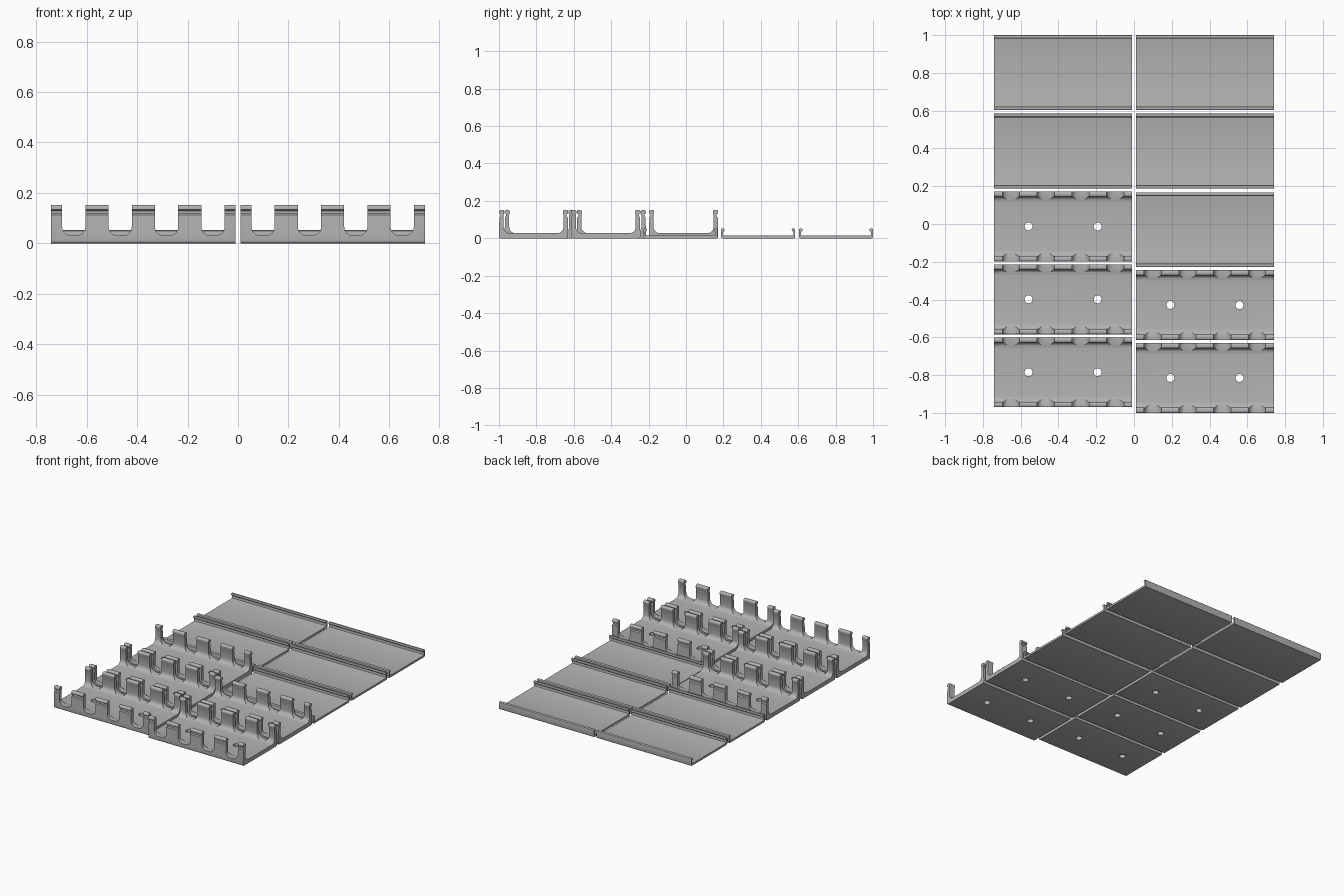
import bpy, bmesh, math

if "Cube" in bpy.data.objects:
    bpy.data.objects.remove(bpy.data.objects["Cube"])

LENGTH = 0.731
grey = bpy.data.materials.new("plastic_grey")
grey.diffuse_color = (0.45, 0.45, 0.45, 1)
grey.use_nodes = True
grey.node_tree.nodes["Principled BSDF"].inputs["Base Color"].default_value = grey.diffuse_color


def arc(cx, cz, r, a0, a1, n=6):
    """Points on a circular arc, angles in degrees."""
    return [(cx + r * math.cos(math.radians(a0 + (a1 - a0) * i / n)),
             cz + r * math.sin(math.radians(a0 + (a1 - a0) * i / n))) for i in range(n + 1)]


def prism(bm, pts, axis, half):
    """Extrude a closed profile symmetrically along x or y."""
    rings = []
    for s in (-half, half):
        rings.append([bm.verts.new((s, u, z) if axis == "x" else (u, s, z)) for u, z in pts])
    a, b = rings
    n = len(pts)
    bm.faces.new(a)
    bm.faces.new(b[::-1])
    for i in range(n):
        bm.faces.new((a[i], b[i], b[(i + 1) % n], a[(i + 1) % n]))


def finish(bm, name):
    bmesh.ops.recalc_face_normals(bm, faces=bm.faces[:])
    me = bpy.data.meshes.new(name)
    bm.to_mesh(me)
    bm.free()
    me.materials.append(grey)
    return me


def smooth(me):
    me.polygons.foreach_set("use_smooth", [True] * len(me.polygons))
    me.set_sharp_from_angle(angle=math.radians(30))


def mirrored(right):
    """Close a right-hand half profile with its mirror image."""
    return right + [(-u, z) for u, z in reversed(right)]


def place(me, name, x, y):
    ob = bpy.data.objects.new(name, me)
    ob.location = (x, y, 0)
    bpy.context.collection.objects.link(ob)
    return ob


# Tray section: floor, filleted side walls, grooved rounded heads
W = 0.185
tray_half = (arc(W - 0.01, 0.01, 0.01, -90, 0, 3)
             + [(W - 0.002, 0.112), (W - 0.008, 0.118), (W - 0.008, 0.129), (W, 0.134)]
             + arc(W - 0.010, 0.142, 0.010, 0, 90, 4)
             + arc(W - 0.018, 0.142, 0.010, 90, 180, 4)
             + [(W - 0.028, 0.134), (W - 0.025, 0.128)]
             + arc(W - 0.057, 0.060, 0.032, 0, -90, 6))
bm = bmesh.new()
prism(bm, mirrored(tray_half), "x", LENGTH / 2)
tray_mesh = finish(bm, "tray_blank")

# Cutter: four round-cornered wire slots and two screw holes
bm = bmesh.new()
R, HW, ZB = 0.034, 0.046, 0.031
for i in range(4):
    cx = (i - 1.5) * 0.184
    slot = ([(cx - HW, 0.3)] + arc(cx - HW + R, ZB + R, R, 180, 270)
            + arc(cx + HW - R, ZB + R, R, 270, 360) + [(cx + HW, 0.3)])
    prism(bm, slot, "y", 0.3)
for x in (-0.183, 0.183):
    ret = bmesh.ops.create_cone(bm, cap_ends=True, segments=24, radius1=0.021,
                                radius2=0.021, depth=0.1)
    bmesh.ops.translate(bm, verts=ret["verts"], vec=(x, 0, 0.02))
cutter = place(finish(bm, "slot_cutter"), "slot_cutter", 0, 0)
cutter.hide_render = True
blank = place(tray_mesh, "tray_blank", 0, 0)
mod = blank.modifiers.new("slots", "BOOLEAN")
mod.operation = "DIFFERENCE"
mod.solver = "EXACT"
mod.object = cutter
bpy.context.view_layer.update()
slotted = bpy.data.meshes.new_from_object(
    blank.evaluated_get(bpy.context.evaluated_depsgraph_get()))
slotted.name = "slotted_tray"
smooth(slotted)
bpy.data.objects.remove(blank)
bpy.data.objects.remove(cutter)

# Lid section: thin plate with short walls and inward snap hooks
L = 0.198
lid_half = (arc(L - 0.008, 0.008, 0.008, -90, 0, 3)
            + arc(L - 0.006, 0.046, 0.006, 0, 90, 3)
            + arc(L - 0.013, 0.046, 0.006, 90, 180, 3)
            + [(L - 0.018, 0.040), (L - 0.010, 0.034)]
            + arc(L - 0.016, 0.020, 0.006, 0, -90, 3))
bm = bmesh.new()
prism(bm, mirrored(lid_half), "x", LENGTH / 2)
lid_mesh = finish(bm, "lid")
smooth(lid_mesh)

# Lay out the sets in two columns
X = 0.3755
for x, y in ((-X, -0.013), (-X, -0.399), (-X, -0.785), (X, -0.429), (X, -0.815)):
    place(slotted, "slotted_tray", x, y)
for x, y in ((-X, 0.802), (X, 0.802), (-X, 0.386), (X, 0.386), (X, -0.03)):
    place(lid_mesh, "lid", x, y)
